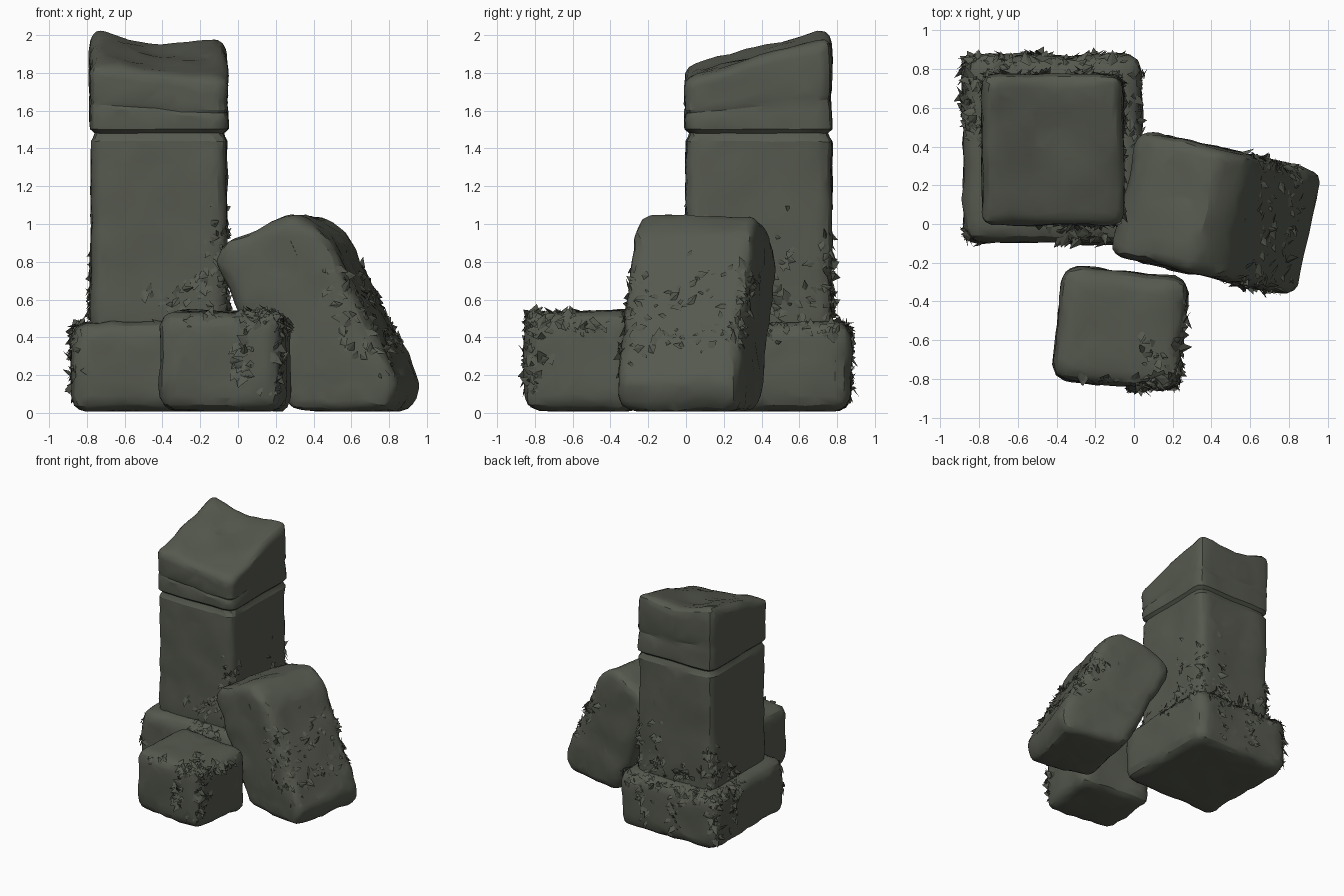
import bpy, bmesh, math, random
from mathutils import Vector, Matrix, noise
from mathutils.bvhtree import BVHTree

if "Cube" in bpy.data.objects:
    bpy.data.objects.remove(bpy.data.objects["Cube"])

random.seed(7)
stone_mat = bpy.data.materials.new("dark mossy stone")
stone_mat.diffuse_color = (0.092, 0.100, 0.077, 1)
stone_mat.use_nodes = True
stone_mat.node_tree.nodes["Principled BSDF"].inputs["Base Color"].default_value = stone_mat.diffuse_color
surfaces = []   # (search tree of each finished stone)


def add_object(name, bm):
    mesh = bpy.data.meshes.new(name)
    bm.to_mesh(mesh)
    bm.free()
    mesh.materials.append(stone_mat)
    ob = bpy.data.objects.new(name, mesh)
    bpy.context.collection.objects.link(ob)
    return ob


def bake(ob):
    """Apply all modifiers."""
    dg = bpy.context.evaluated_depsgraph_get()
    mesh = bpy.data.meshes.new_from_object(ob.evaluated_get(dg))
    ob.modifiers.clear()
    ob.data = mesh
    mesh.materials.clear()
    mesh.materials.append(stone_mat)


def prism(outline, depth):
    """Extrude an (x, z) outline along y, centred on y = 0."""
    bm = bmesh.new()
    front = bm.faces.new([bm.verts.new((x, -depth / 2, z)) for x, z in outline])
    geo = bmesh.ops.extrude_face_region(bm, geom=[front])["geom"]
    bmesh.ops.translate(bm, vec=(0, depth, 0),
                        verts=[g for g in geo if isinstance(g, bmesh.types.BMVert)])
    bmesh.ops.recalc_face_normals(bm, faces=bm.faces)
    return bm


def box(w, d, z0, z1):
    return prism([(-w/2, z0), (w/2, z0), (w/2, z1), (-w/2, z1)], d)


def stone(name, bm, bevel, centre, angle, rough, ratio, shape=None):
    """Chamfer, remesh, weather and facet a block."""
    bmesh.ops.bevel(bm, geom=bm.edges[:], offset=bevel, segments=2, profile=0.5,
                    affect='EDGES', clamp_overlap=True)
    bm.transform(Matrix.Translation((*centre, 0)) @ Matrix.Rotation(math.radians(angle), 4, 'Z'))
    ob = add_object(name, bm)
    mod = ob.modifiers.new("remesh", 'REMESH')
    mod.mode = 'VOXEL'
    mod.voxel_size = 0.021
    bake(ob)
    normals = [v.normal.copy() for v in ob.data.vertices]
    for v, n in zip(ob.data.vertices, normals):
        p = v.co.copy()
        d = noise.noise(p * 4.5) + 0.5 * noise.noise(p * 11)
        v.co = p + n * d * rough
        if shape:
            v.co = shape(v.co)
        v.co.z = max(v.co.z, 0.008)
    mod = ob.modifiers.new("facets", 'DECIMATE')
    mod.ratio = ratio
    bake(ob)
    bpy.ops.object.select_all(action='DESELECT')
    ob.select_set(True)
    bpy.context.view_layer.objects.active = ob
    bpy.ops.object.shade_smooth_by_angle(angle=math.radians(24))
    me = ob.data
    surfaces.append(BVHTree.FromPolygons([v.co.copy() for v in me.vertices],
                                         [tuple(p.vertices) for p in me.polygons]))
    return ob


# broken pillar: grooves around the shaft and a slanted, dipped top
PC = Vector((-0.42, 0.385, 0))


def pillar_shape(p):
    s = min(max((p.x + 0.78) / 0.72, 0), 1)
    t = min(max(p.y / 0.77, 0), 1)
    pinch = 0.028 * math.exp(-((p.z - 1.475) / 0.017) ** 2)
    pinch += 0.009 * math.exp(-((p.z - 1.66 + 0.04 * s) / 0.014) ** 2)
    if p.z < 1.46:
        pinch += 0.006
    q = p.copy()
    k = 1 - pinch / 0.37
    q.x, q.y = PC.x + (p.x - PC.x) * k, PC.y + (p.y - PC.y) * k
    if p.z > 1.5:
        h = 1.85 - 0.08 * s + t * (0.19 + 0.05 * s) - 0.07 * t * math.sin(math.pi * s) ** 2
        h += 0.018 * noise.noise(Vector((p.x * 5, p.y * 5, 3)))
        q.z = 1.5 + (p.z - 1.5) * (h - 1.5) / 0.4
    return q


pillar = stone("pillar_shaft", box(0.73, 0.78, 0.38, 1.9), 0.06, (PC.x, PC.y), 0,
               0.012, 0.10, pillar_shape)
base = stone("pillar_base", box(0.92, 0.97, 0.008, 0.48), 0.08, (-0.42, 0.385), 0, 0.014, 0.09)

# leaning fallen block
lean = [(-0.10, 0.008), (0.44, 0.008), (0.50, 0.15), (0.09, 0.96), (-0.06, 1.06),
        (-0.44, 0.91), (-0.51, 0.80)]
fallen = stone("fallen_block", prism(lean, 0.66), 0.06, (0.43, 0.055), -13, 0.016, 0.09)

# small front block
small = stone("front_block", box(0.65, 0.59, 0.008, 0.535), 0.075, (-0.07, -0.54), -6, 0.014, 0.09)


def moss(name, tree, paths, spread, size):
    """Scatter crumpled flakes on a stone along paths: (start, end, count)."""
    bm = bmesh.new()
    for a, b, count in paths:
        a, b = Vector(a), Vector(b)
        for _ in range(count):
            p = a.lerp(b, random.random())
            p += Vector([random.gauss(0, spread) for _ in range(3)])
            p, n, _, _ = tree.find_nearest(p)
            if p.z < 0.05 or n.z < -0.7:
                continue
            tang = n.orthogonal().normalized()
            tang.rotate(Matrix.Rotation(random.uniform(0, 6.28), 3, n))
            # hanging pull on the walls
            tang = (tang + Vector((0, 0, -0.5)) * (1 - abs(n.z))).normalized()
            side = n.cross(tang).normalized()
            r = size * random.uniform(0.5, 1.3)
            lift = r * random.uniform(0.1, 0.75)
            pts = [p - tang * r * 0.6 - n * 0.008,
                   p + side * r * random.uniform(0.3, 0.6) + n * lift * 0.3,
                   p + tang * r * 0.8 + n * lift,
                   p - side * r * random.uniform(0.3, 0.6) - n * 0.004]
            v = [bm.verts.new(c) for c in pts]
            for f in ((0, 1, 2), (0, 2, 3), (0, 3, 1), (1, 3, 2)):
                bm.faces.new([v[i] for i in f])
    bmesh.ops.recalc_face_normals(bm, faces=bm.faces)
    return add_object(name, bm)


t_pillar, t_base, t_fallen, t_small = surfaces
moss("pillar_moss", t_pillar, [
    ((-0.08, 0.02, 0.5), (-0.08, 0.02, 1.05), 75), ((-0.4, 0, 0.6), (-0.15, 0, 0.72), 35),
    ((-0.06, 0.2, 0.5), (-0.06, 0.7, 0.6), 40), ((-0.06, 0.5, 0.55), (-0.06, 0.55, 1.1), 16),
    ((-0.78, 0.77, 0.5), (-0.78, 0.77, 0.85), 30), ((-0.7, 0.77, 0.52), (-0.1, 0.77, 0.6), 45),
    ((-0.78, 0.4, 0.5), (-0.78, 0.72, 0.65), 30), ((-0.3, 0.77, 0.5), (-0.3, 0.77, 1.0), 22),
    ((-0.06, 0.76, 0.5), (-0.06, 0.76, 0.95), 25)], 0.045, 0.05)
moss("base_moss", t_base, [
    ((-0.86, 0.45, 0.46), (-0.86, 0.85, 0.46), 65), ((-0.8, 0.86, 0.46), (-0.05, 0.86, 0.46), 90),
    ((0.03, 0.4, 0.46), (0.03, 0.8, 0.46), 40), ((-0.4, -0.07, 0.46), (-0.1, -0.07, 0.46), 35),
    ((-0.88, 0.85, 0.4), (-0.88, 0.85, 0.1), 30), ((-0.88, 0.6, 0.4), (-0.88, 0.6, 0.12), 22),
    ((-0.5, 0.87, 0.4), (-0.5, 0.87, 0.1), 22), ((-0.2, 0.87, 0.4), (-0.2, 0.87, 0.1), 20),
    ((-0.84, -0.06, 0.46), (-0.87, -0.07, 0.2), 12)], 0.032, 0.05)
moss("fallen_block_moss", t_fallen, [
    ((0.56, -0.26, 0.75), (0.75, -0.30, 0.25), 55), ((0.6, 0.38, 0.8), (0.85, 0.24, 0.4), 70),
    ((0.62, 0.2, 0.7), (0.7, -0.1, 0.55), 26), ((0.78, -0.2, 0.4), (0.82, 0.15, 0.4), 26),
    ((0.5, -0.29, 0.7), (0.58, -0.3, 0.3), 14)], 0.05, 0.047)
moss("front_block_moss", t_small, [
    ((0.22, -0.8, 0.52), (0.05, -0.83, 0.52), 55), ((0.22, -0.8, 0.5), (0.24, -0.84, 0.1), 45),
    ((0.25, -0.75, 0.5), (0.27, -0.45, 0.45), 36), ((0.0, -0.84, 0.5), (0.04, -0.86, 0.1), 32),
    ((0.12, -0.72, 0.54), (0.05, -0.6, 0.54), 14), ((-0.1, -0.82, 0.5), (-0.3, -0.8, 0.5), 10)],
    0.032, 0.052)
